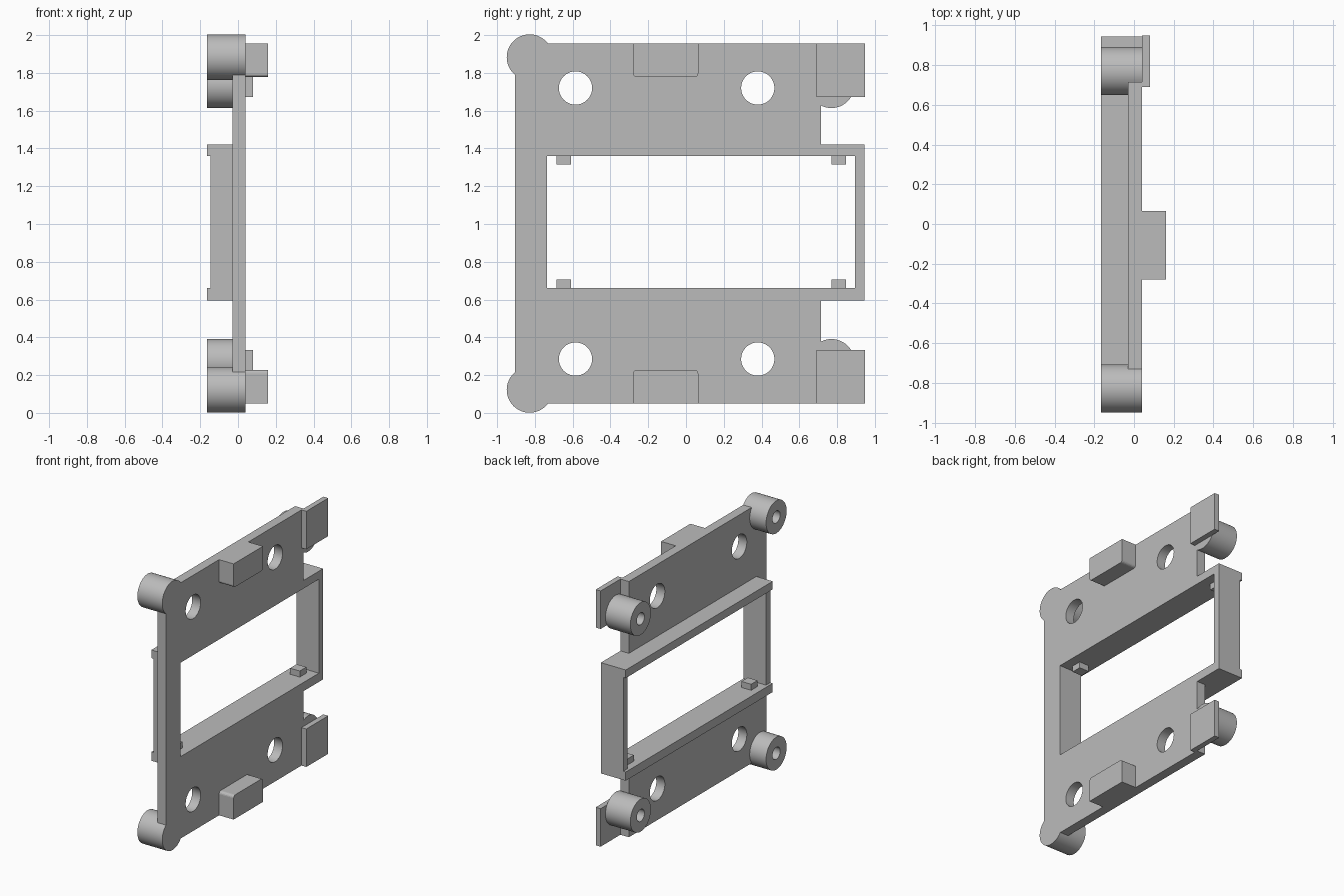
import bpy, bmesh, math
from mathutils import Matrix, Vector

if "Cube" in bpy.data.objects:
    bpy.data.objects.remove(bpy.data.objects["Cube"])

grey = bpy.data.materials.new("plain grey")
grey.diffuse_color = (0.5, 0.5, 0.5, 1)
grey.use_nodes = True
grey.node_tree.nodes["Principled BSDF"].inputs["Base Color"].default_value = grey.diffuse_color

FRONT, BACK, REAR = 0.04, -0.03, -0.165   # plate faces and rearmost depth
MID = 1.0025                              # mirror height of the plate


def finish(name, bm):
    bmesh.ops.recalc_face_normals(bm, faces=bm.faces)
    me = bpy.data.meshes.new(name)
    bm.to_mesh(me)
    bm.free()
    me.materials.append(grey)
    ob = bpy.data.objects.new(name, me)
    bpy.context.collection.objects.link(ob)
    return ob


def box(name, x, y, z, round_z=None):
    """Box from ranges; round_z softens the edges along x at that height."""
    bm = bmesh.new()
    bmesh.ops.create_cube(bm, size=1)
    for v in bm.verts:
        v.co = Vector([r[0] if c < 0 else r[1] for c, r in zip(v.co, (x, y, z))])
    if round_z is not None:
        edges = [e for e in bm.edges
                 if all(abs(v.co.z - round_z) < 1e-4 for v in e.verts)
                 and abs(e.verts[0].co.x - e.verts[1].co.x) > 1e-4]
        bmesh.ops.bevel(bm, geom=edges, offset=0.02, segments=4,
                        profile=0.5, affect='EDGES')
    return finish(name, bm)


def rod(name, x, y, z, r, n=64):
    """Cylinder lying along x."""
    bm = bmesh.new()
    m = Matrix.Translation((sum(x) / 2, y, z)) @ Matrix.Rotation(math.pi / 2, 4, 'Y')
    bmesh.ops.create_cone(bm, cap_ends=True, segments=n, radius1=r, radius2=r,
                          depth=x[1] - x[0], matrix=m)
    return finish(name, bm)


def combine(target, tool, operation):
    mod = target.modifiers.new(operation.lower(), 'BOOLEAN')
    mod.operation, mod.object, mod.solver = operation, tool, 'EXACT'
    bpy.context.view_layer.objects.active = target
    bpy.ops.object.modifier_apply(modifier=mod.name)
    bpy.data.objects.remove(tool)


def flip(z):
    """Mirror a height or a height range about the middle of the plate."""
    if isinstance(z, tuple):
        return (2 * MID - z[1], 2 * MID - z[0])
    return 2 * MID - z


# Plate with the deep window frame
plate = box("mounting_plate", (BACK, FRONT), (-0.905, 0.715), (0.05, 1.955))
combine(plate, box("frame", (REAR, FRONT), (-0.785, 0.945), (0.595, 1.42)), 'UNION')
combine(plate, box("window", (-0.4, 0.4), (-0.735, 0.895), (0.66, 1.36)), 'DIFFERENCE')
# Frame end walls are slightly lower than its rails
combine(plate, box("step", (-0.4, -0.145), (-1.2, 1.2), (0.66, 1.36)), 'DIFFERENCE')

# Corner bosses with blind screw holes, and round holes through the plate
for side in (lambda z: z, flip):
    for y, z in ((-0.828, 0.122), (0.77, 0.27)):
        combine(plate, rod("boss", (REAR, FRONT), y, side(z), 0.121), 'UNION')
        combine(plate, rod("screw_hole", (-0.4, BACK), y, side(z), 0.045, 32), 'DIFFERENCE')
    for y in (-0.585, 0.38):
        combine(plate, rod("round_hole", (-0.4, 0.4), y, side(0.285), 0.088), 'DIFFERENCE')

bpy.ops.object.select_all(action='DESELECT')
plate.select_set(True)
bpy.context.view_layer.objects.active = plate
bpy.ops.object.shade_smooth_by_angle(angle=math.radians(30))

# Front blocks, corner tabs and window pegs
for label, side in (("lower", lambda z: z), ("upper", flip)):
    box(label + "_block", (FRONT, 0.16), (-0.28, 0.065), side((0.05, 0.228)), side(0.228))
    box(label + "_corner_tab", (FRONT, 0.08), (0.69, 0.948), side((0.05, 0.333)))
    for end, y in (("near", (-0.685, -0.61)), ("far", (0.77, 0.848))):
        z = (0.66, 0.705) if label == "lower" else (1.315, 1.36)
        box(label + "_peg_" + end, (-0.11, BACK), y, z)
